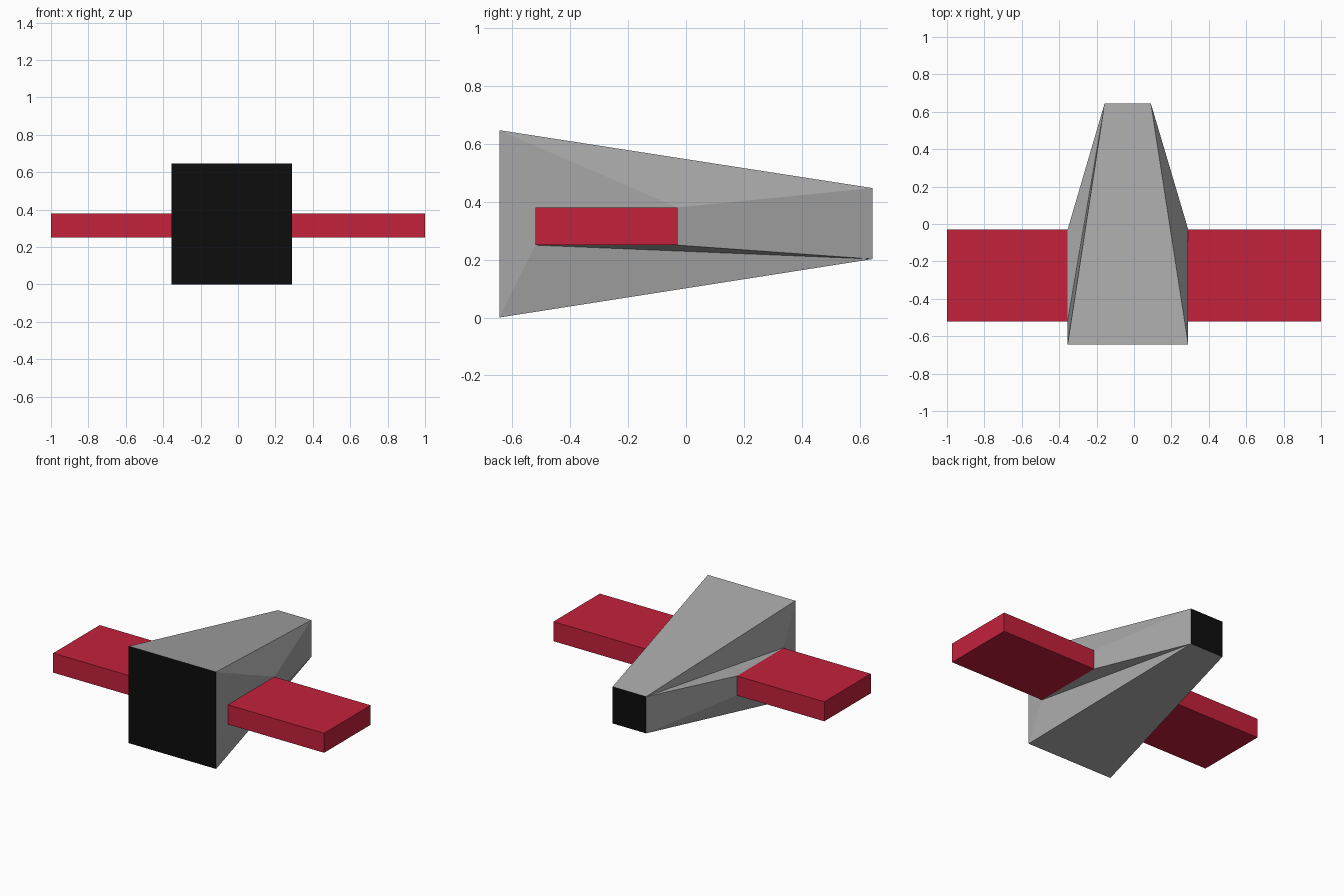
import bpy, bmesh

if "Cube" in bpy.data.objects:
    bpy.data.objects.remove(bpy.data.objects["Cube"])


def material(name, rgb):
    m = bpy.data.materials.new(name)
    m.diffuse_color = (*rgb, 1)
    m.use_nodes = True
    m.node_tree.nodes["Principled BSDF"].inputs["Base Color"].default_value = m.diffuse_color
    return m


grey = material("body grey", (0.39, 0.39, 0.39))
black = material("end black", (0.004, 0.004, 0.004))
red = material("wing red", (0.55, 0.015, 0.044))


def finish(name, bm, mats):
    bmesh.ops.recalc_face_normals(bm, faces=bm.faces[:])
    me = bpy.data.meshes.new(name)
    bm.to_mesh(me)
    bm.free()
    for m in mats:
        me.materials.append(m)
    ob = bpy.data.objects.new(name, me)
    bpy.context.collection.objects.link(ob)
    return ob


# Shared dimensions: body side planes and wing section
X0, X1 = -0.355, 0.29
WY0, WY1, WZ0, WZ1 = -0.52, -0.03, 0.25, 0.38

# Tapered body, whose sides wrap around the wing roots
bm = bmesh.new()


def side_points(xf, xb):
    pts = dict(
        front_top=(xf, -0.645, 0.647), front_low=(xf, -0.645, 0),
        back_top=(xb, 0.645, 0.447), back_low=(xb, 0.645, 0.202),
        root_ft=(xf, WY0, WZ1), root_fl=(xf, WY0, WZ0),
        root_bt=(xf, WY1, WZ1), root_bl=(xf, WY1, WZ0))
    return {k: bm.verts.new(p) for k, p in pts.items()}


left, right = side_points(X0, -0.157), side_points(X1, 0.09)

# The fold lines above and below the wing swap between the two sides
folds_a = ["front_{0} root_f{1} root_b{1}", "front_{0} root_b{1} back_{0}"]
folds_b = ["front_{0} root_f{1} back_{0}", "root_f{1} root_b{1} back_{0}"]
for side, upper, lower in ((right, folds_a, folds_b), (left, folds_b, folds_a)):
    faces = ["front_top root_ft root_fl front_low", "back_top root_bt root_bl back_low"]
    faces += [f.format("top", "t") for f in upper]
    faces += [f.format("low", "l") for f in lower]
    for f in faces:
        bm.faces.new([side[k] for k in f.split()])

# Top, bottom and the two black ends
for a, b, mat in (("front_top", "back_top", 0), ("front_low", "back_low", 0),
                  ("front_top", "front_low", 1), ("back_top", "back_low", 1)):
    f = bm.faces.new([left[a], left[b], right[b], right[a]])
    f.material_index = mat

# Wings, open at the root where they join the body
for name, root, tip in (("left_wing", X0, -1.0), ("right_wing", X1, 1.0)):
    wb = bmesh.new()
    section = ((WY0, WZ0), (WY1, WZ0), (WY1, WZ1), (WY0, WZ1))
    inner = [wb.verts.new((root, y, z)) for y, z in section]
    outer = [wb.verts.new((tip, y, z)) for y, z in section]
    wb.faces.new(outer)
    for i in range(4):
        j = (i + 1) % 4
        wb.faces.new((inner[i], inner[j], outer[j], outer[i]))
    finish(name, wb, [red])

finish("body", bm, [grey, black])
